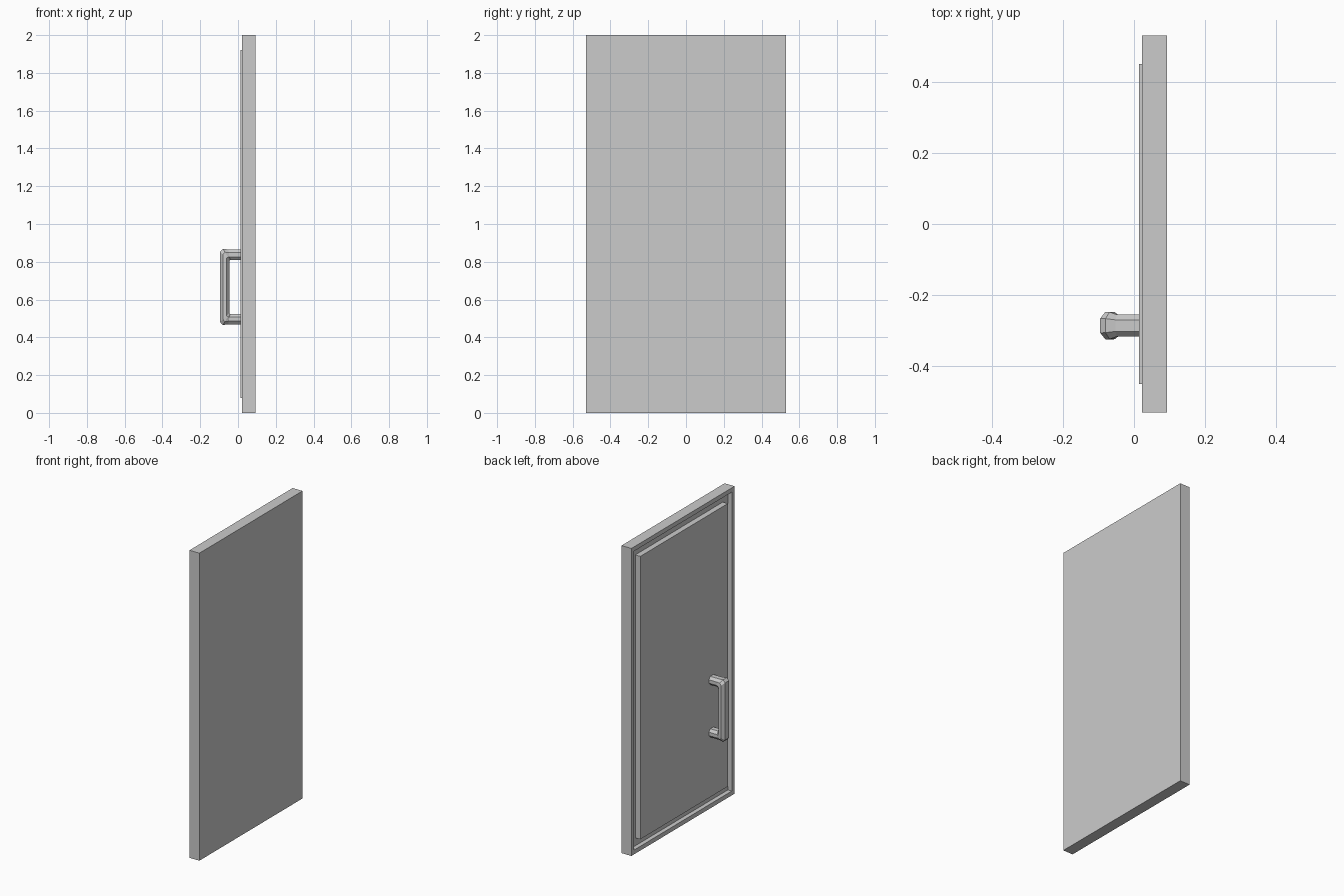
import bpy, bmesh

if "Cube" in bpy.data.objects:
    bpy.data.objects.remove(bpy.data.objects["Cube"])


def finish(bm, name):
    bmesh.ops.recalc_face_normals(bm, faces=bm.faces[:])
    me = bpy.data.meshes.new(name)
    bm.to_mesh(me)
    bm.free()
    ob = bpy.data.objects.new(name, me)
    bpy.context.collection.objects.link(ob)
    return ob


def box(lo, hi):
    bm = bmesh.new()
    bmesh.ops.create_cube(bm, size=1)
    for v in bm.verts:
        v.co = [lo[i] if v.co[i] < 0 else hi[i] for i in range(3)]
    return bm


# Door slab with a shallow rectangular recess on the handle side
FACE, FLOOR = 0.022, 0.05
bm = box((FACE, -0.53, 0), (0.093, 0.53, 2))
bm.normal_update()
front = min(bm.faces, key=lambda f: f.calc_center_median().x)
bmesh.ops.inset_region(bm, faces=[front], thickness=0.04)
ext = bmesh.ops.extrude_discrete_faces(bm, faces=[front])
for v in ext["faces"][0].verts:
    v.co.x = FLOOR
finish(bm, "door_slab")

# Raised panel standing in the recess, leaving a groove all round
finish(box((0.014, -0.45, 0.08), (FLOOR, 0.45, 1.92)), "door_panel")

# Pull handle: octagonal rings swept along leg, bend, grip, bend, leg
# each ring: inner point (x, z), outer point (x, z), half width
MID_Z, HANDLE_Y = 0.667, -0.286
half = [
    ((0.02, 0.143), (0.02, 0.198), 0.031),
    ((-0.042, 0.143), (-0.052, 0.198), 0.031),
    ((-0.043, 0.141), (-0.080, 0.202), 0.038),
    ((-0.046, 0.137), (-0.095, 0.186), 0.039),
]
rings = half + [((i[0], -i[1]), (o[0], -o[1]), w) for i, o, w in reversed(half)]
section = [(0, -.52), (.3, -1), (.7, -1), (1, -.52),
           (1, .52), (.7, 1), (.3, 1), (0, .52)]

bm = bmesh.new()
loops = []
for (ix, iz), (ox, oz), w in rings:
    loops.append([bm.verts.new((ix + (ox - ix) * t, HANDLE_Y + w * s,
                                MID_Z + iz + (oz - iz) * t)) for t, s in section])
for a, b in zip(loops, loops[1:]):
    for k in range(8):
        j = (k + 1) % 8
        bm.faces.new((a[k], a[j], b[j], b[k]))
bm.faces.new(loops[0])
bm.faces.new(loops[-1])
finish(bm, "pull_handle")
